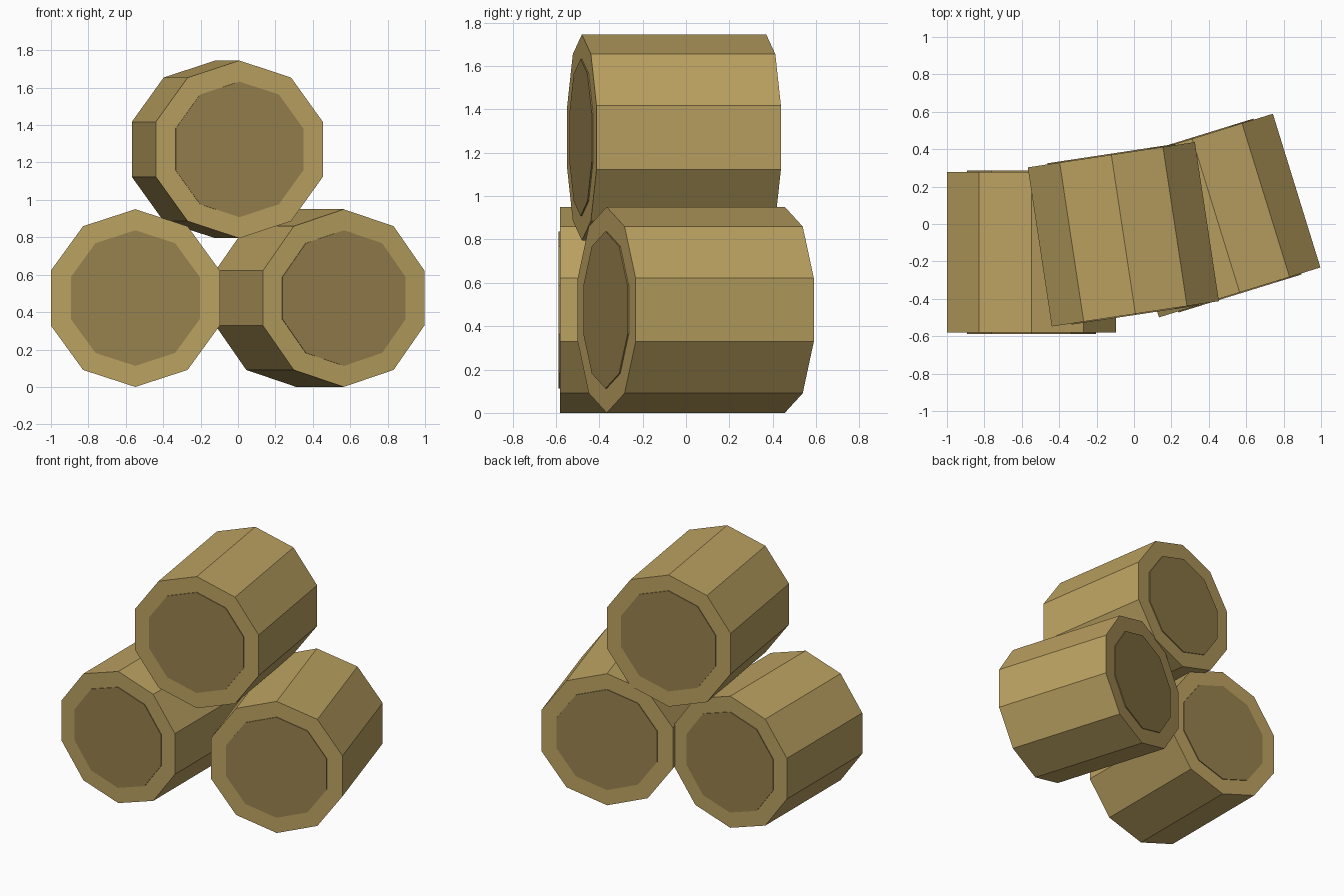
import bpy
from math import pi

if "Cube" in bpy.data.objects:
    bpy.data.objects.remove(bpy.data.objects["Cube"])

SIDES = 10


def material(name, color):
    mat = bpy.data.materials.new(name)
    mat.diffuse_color = color
    mat.use_nodes = True
    mat.node_tree.nodes["Principled BSDF"].inputs["Base Color"].default_value = mat.diffuse_color
    return mat


straw = material("straw", (0.50, 0.36, 0.12, 1))
straw_core = material("straw_core", (0.31, 0.22, 0.075, 1))


def drum(name, radius, length, center, turn, mat):
    """Ten-sided drum lying along y, one corner pointing up, turned about z."""
    bpy.ops.mesh.primitive_cylinder_add(
        vertices=SIDES, radius=radius, depth=length,
        location=center, rotation=(pi / 2, 0, turn))
    obj = bpy.context.object
    obj.name = name
    obj.data.materials.append(mat)
    return obj


def bale(name, center, turn):
    # Rolled body, plus a darker core showing just proud of both ends
    drum(name, 0.475, 0.86, center, turn, straw)
    drum(name + "_core", 0.3625, 0.872, center, turn, straw_core)


# Two bales on the ground and one resting on top
bale("left_bale", (-0.549, -0.151, 0.475), 0)
bale("right_bale", (0.438, 0.045, 0.475), 0.3)
bale("top_bale", (-0.057, -0.055, 1.27), 0.15)
